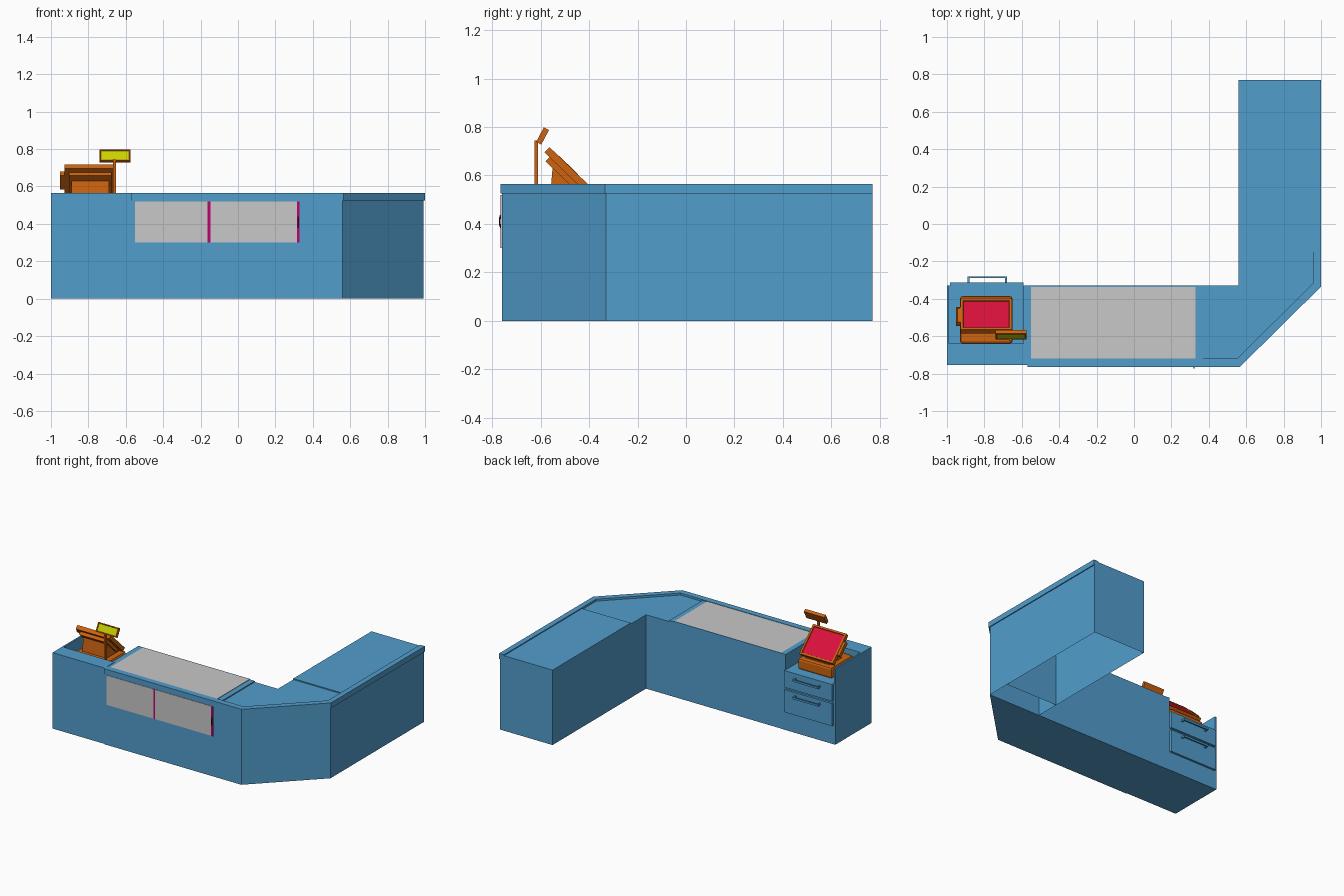
import bpy, bmesh, math
from mathutils import Matrix, Vector

cube = bpy.data.objects.get("Cube")
if cube:
    bpy.data.objects.remove(cube, do_unlink=True)


def material(name, r, g, b):
    m = bpy.data.materials.new(name)
    m.use_nodes = True
    m.diffuse_color = (r, g, b, 1)
    m.node_tree.nodes["Principled BSDF"].inputs["Base Color"].default_value = (r, g, b, 1)
    return m


BLUE = material("counter blue", .084, .337, .604)
ORANGE = material("register orange", .61, .125, .005)
RED = material("screen red", .70, .005, .045)
LIME = material("display lime", .58, .645, .0)
GREY = material("pane grey", .58, .58, .58)
MAGENTA = material("strip magenta", .51, .0, .16)
DARK = material("handle dark", .015, .015, .015)


def finish(name, bm, *mats):
    bmesh.ops.recalc_face_normals(bm, faces=bm.faces)
    mesh = bpy.data.meshes.new(name)
    bm.to_mesh(mesh)
    bm.free()
    for m in mats:
        mesh.materials.append(m)
    obj = bpy.data.objects.new(name, mesh)
    bpy.context.collection.objects.link(obj)
    return obj


def box(name, mat, x, y, z, bevel=0):
    """Box from (min, max) ranges."""
    bm = bmesh.new()
    size = [r[1] - r[0] for r in (x, y, z)]
    mid = [(r[0] + r[1]) / 2 for r in (x, y, z)]
    bmesh.ops.create_cube(bm, size=1, matrix=Matrix.Translation(mid) @ Matrix.Diagonal((*size, 1)))
    obj = finish(name, bm, mat)
    if bevel:
        mod = obj.modifiers.new("bevel", 'BEVEL')
        mod.width, mod.segments = bevel, 2
    return obj


def prism(name, mat, outline, low, high, axis='Z', open_bottom=False):
    """Extrude an outline along z, or a (y, z) outline along x."""
    bm = bmesh.new()
    place = (lambda a, b: (a, b, low)) if axis == 'Z' else (lambda a, b: (low, a, b))
    base = bm.faces.new([bm.verts.new(place(a, b)) for a, b in outline])
    step = Vector((0, 0, high - low)) if axis == 'Z' else Vector((high - low, 0, 0))
    out = bmesh.ops.extrude_face_region(bm, geom=[base], use_keep_orig=True)
    bmesh.ops.translate(bm, vec=step, verts=[g for g in out["geom"] if isinstance(g, bmesh.types.BMVert)])
    if open_bottom:
        bmesh.ops.delete(bm, geom=[base], context='FACES_ONLY')
    return finish(name, bm, mat)


def panel(name, mat, screen, mid, size, tilt, border, depth):
    """Tilted slab with a sunken coloured face."""
    bm = bmesh.new()
    bmesh.ops.create_cube(bm, size=1, matrix=Matrix.Diagonal((*size, 1)))
    bm.normal_update()
    top = max(bm.faces, key=lambda f: f.normal.z)
    bmesh.ops.inset_region(bm, faces=[top], thickness=border)
    bmesh.ops.inset_region(bm, faces=[top], thickness=.003, depth=-depth)
    top.material_index = 1
    bm.transform(Matrix.Translation(mid) @ Matrix.Rotation(math.radians(tilt), 4, 'X'))
    return finish(name, bm, mat, screen)


# Counter: display section with angled corner, and the open-bottomed arm
prism("main_counter", BLUE, [(-.57, -.76), (.56, -.76), (.993, -.33), (.56, -.33), (-.57, -.33)], 0, .55)
prism("corner_return", BLUE, [(.56, -.33), (.993, -.33), (.993, -.15), (.56, -.15)], 0, .55, open_bottom=True)
prism("side_arm", BLUE, [(.56, -.15), (.993, -.15), (.993, .77), (.56, .77)], 0, .558, open_bottom=True)
prism("outer_rim", BLUE, [(-.57, -.765), (.565, -.765), (1, -.335), (1, .77), (.96, .77),
                          (.96, -.315), (.55, -.72), (-.57, -.72)], .525, .565)
box("pane_left_lip", BLUE, (-.57, -.55), (-.72, -.33), (.54, .562))
box("pane_right_lip", BLUE, (.33, .37), (-.72, -.33), (.54, .558))
box("pane_back_lip", BLUE, (-.57, .33), (-.336, -.33), (.54, .562))

# Panes and their strips
box("top_pane", GREY, (-.55, .33), (-.72, -.336), (.54, .562))
box("front_pane", GREY, (-.55, .33), (-.763, -.757), (.30, .52))
for name, x in (("middle", -.155), ("end", .322)):
    box(name + "_strip", MAGENTA, (x - .007, x + .007), (-.765, -.757), (.30, .52))

# Small loop handle on the front pane
curve = bpy.data.curves.new("pane_handle", 'CURVE')
curve.dimensions = '3D'
curve.bevel_depth, curve.bevel_resolution = .003, 1
loop = curve.splines.new('POLY')
loop.points.add(8)
for i, p in enumerate(loop.points):
    a = math.pi * i / 8
    p.co = (.32, -.758 - .012 * math.sin(a), .41 + .032 * math.cos(a), 1)
curve.materials.append(DARK)
bpy.context.collection.objects.link(bpy.data.objects.new("pane_handle", curve))

# Till section with a sunken shelf
box("till_base", BLUE, (-1, -.57), (-.755, -.328), (0, .447))
box("till_front_wall", BLUE, (-1, -.57), (-.755, -.64), (.44, .565))
box("till_end_wall", BLUE, (-1, -.988), (-.66, -.328), (.44, .565))
box("till_inner_wall", BLUE, (-.59, -.57), (-.66, -.328), (.44, .562))

# Drawers and bar handles
for name, low, high, grip in (("top", .325, .45, .41), ("bottom", .14, .308, .28)):
    box(name + "_drawer", BLUE, (-.985, -.59), (-.33, -.312), (low, high))
    box(name + "_handle_bar", BLUE, (-.89, -.68), (-.29, -.28), (grip - .007, grip + .007))
    for side, x in (("right", -.89), ("left", -.69)):
        box(f"{name}_handle_{side}_post", BLUE, (x, x + .01), (-.315, -.28), (grip - .007, grip + .007))

# Cash register
box("register_base", ORANGE, (-.93, -.65), (-.64, -.385), (.447, .53), .015)
prism("register_neck", ORANGE, [(-.56, .52), (-.42, .52), (-.42, .56), (-.53, .665), (-.55, .64)],
      -.89, -.69, 'X')
panel("register_screen", ORANGE, RED, (-.79, -.492, .627), (.275, .228, .03), -44, .019, .006)
panel("screen_back_cover", ORANGE, ORANGE, (-.79, -.508, .61), (.225, .17, .03), -44, .01, .002)
card = panel("card_reader", ORANGE, ORANGE, (-.938, -.495, .632), (.025, .11, .03), -44, .005, .003)

# Customer display on its pole
box("display_pole", ORANGE, (-.668, -.652), (-.626, -.61), (.447, .745), .003)
panel("customer_display", ORANGE, LIME, (-.657, -.592, .763), (.167, .068, .024), 62, .009, .004)
